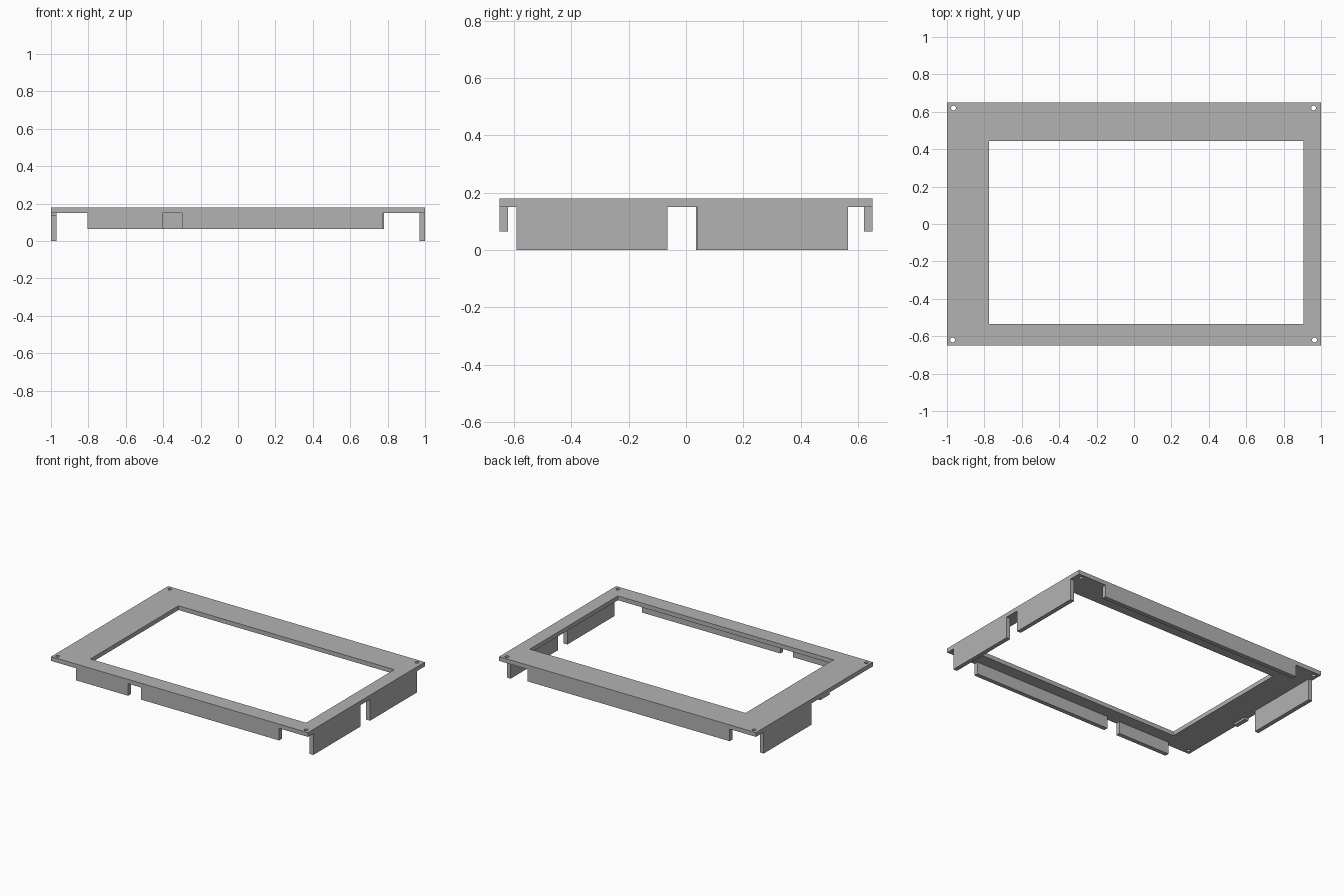
import bpy
import math

cube = bpy.data.objects.get("Cube")
if cube:
    bpy.data.objects.remove(cube, do_unlink=True)

# Single grey finish
grey = bpy.data.materials.new("plain_grey")
grey.use_nodes = True
colour = (0.45, 0.45, 0.45, 1)
grey.diffuse_color = colour
grey.node_tree.nodes["Principled BSDF"].inputs["Base Color"].default_value = colour

X, Y = 1.0, 0.65                 # half size of the plate
TOP, UNDER = 0.18, 0.15          # plate top and underside
WALL = 0.03                      # wall thickness


def rectangle(x0, x1, y0, y1):
    return [(x0, y0), (x1, y0), (x1, y1), (x0, y1)]


def circle(cx, cy, r, n=16):
    return [(cx + r * math.cos(math.tau * i / n), cy + r * math.sin(math.tau * i / n))
            for i in range(n)]


def slab(name, outlines, z0, z1):
    """Extrude flat outlines; inner outlines become openings."""
    curve = bpy.data.curves.new(name, 'CURVE')
    curve.dimensions = '2D'
    curve.fill_mode = 'BOTH'
    curve.extrude = (z1 - z0) / 2
    for points in outlines:
        spline = curve.splines.new('POLY')
        spline.points.add(len(points) - 1)
        for p, (x, y) in zip(spline.points, points):
            p.co = (x, y, 0, 1)
        spline.use_cyclic_u = True
    obj = bpy.data.objects.new(name, curve)
    bpy.context.collection.objects.link(obj)
    obj.location.z = (z0 + z1) / 2
    bpy.ops.object.select_all(action='DESELECT')
    obj.select_set(True)
    bpy.context.view_layer.objects.active = obj
    bpy.ops.object.convert(target='MESH')
    obj = bpy.context.object
    obj.data.materials.clear()
    obj.data.materials.append(grey)
    bpy.ops.object.shade_flat()
    return obj


# Frame plate with its off-centre window and corner screw holes
holes = [(-0.965, 0.62), (0.96, 0.62), (-0.97, -0.62), (0.965, -0.62)]
slab("frame_plate",
     [rectangle(-X, X, -Y, Y), rectangle(-0.775, 0.905, -0.535, 0.445)]
     + [circle(x, y, 0.013) for x, y in holes],
     UNDER, TOP)

# Shallow walls under the front and back edges
LOW = 0.065
slab("front_wall_long", [rectangle(-0.3, 0.775, -Y, -Y + WALL)], LOW, UNDER)
slab("front_wall_short", [rectangle(-0.805, -0.4, -Y, -Y + WALL)], LOW, UNDER)
slab("back_wall", [rectangle(-0.795, 0.78, Y - WALL, Y)], LOW, UNDER)

# Deep walls under the two sides
slab("left_wall_front", [rectangle(X - WALL, X, -0.59, -0.065)], 0, UNDER)
slab("left_wall_back", [rectangle(X - WALL, X, 0.04, 0.565)], 0, UNDER)
slab("right_wall_back", [rectangle(-X, -X + WALL, 0.035, 0.565)], 0, UNDER)
slab("right_stub", [rectangle(-X, -X + WALL, -0.17, -0.065)], 0.135, UNDER)
